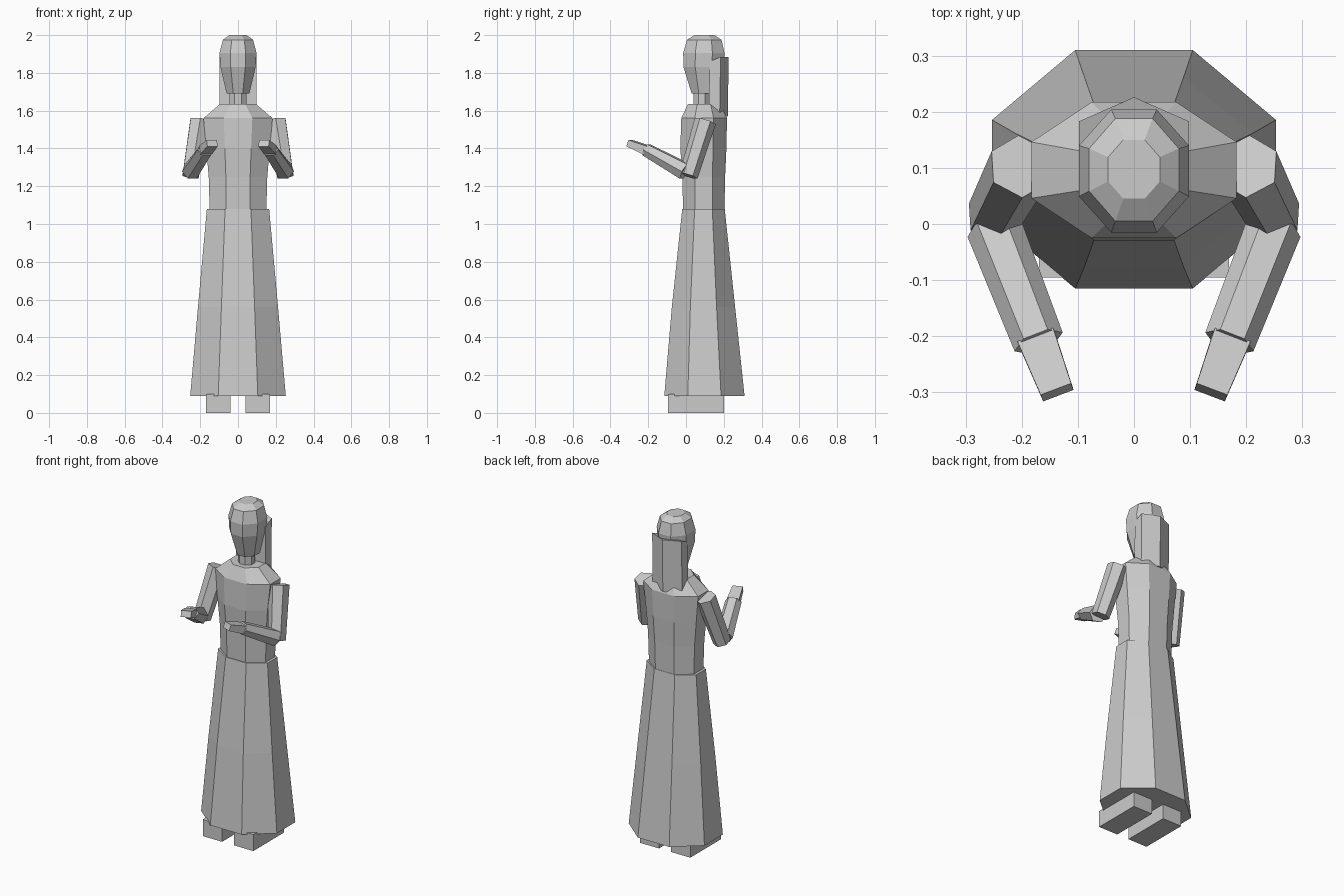
import bpy, bmesh
from math import cos, sin, pi
from mathutils import Vector

if "Cube" in bpy.data.objects:
    bpy.data.objects.remove(bpy.data.objects["Cube"])


def loft(name, rings, mirror=False):
    """Skin a list of equal-length point rings and cap both ends."""
    bm = bmesh.new()
    loops = [[bm.verts.new(p) for p in ring] for ring in rings]
    n = len(loops[0])
    for a, b in zip(loops, loops[1:]):
        for i in range(n):
            j = (i + 1) % n
            bm.faces.new((a[i], a[j], b[j], b[i]))
    bm.faces.new(loops[0])
    bm.faces.new(loops[-1])
    bmesh.ops.recalc_face_normals(bm, faces=bm.faces)
    mesh = bpy.data.meshes.new(name)
    bm.to_mesh(mesh)
    bm.free()
    obj = bpy.data.objects.new(name, mesh)
    bpy.context.collection.objects.link(obj)
    if mirror:
        obj.modifiers.new("Mirror", 'MIRROR').use_mirror_merge = False
    return obj


def body(name, profile):
    """Octagonal column from (z, half width, front y, back y) sections."""
    k = 1 / cos(pi / 8)
    rings = []
    for z, hw, y0, y1 in profile:
        angles = [pi / 8 + i * pi / 4 for i in range(8)]
        rings.append([(hw * k * cos(a), (y0 + y1) / 2 + (y1 - y0) / 2 * k * sin(a), z)
                      for a in angles])
    return loft(name, rings)


def limb(name, start, end, size0, size1, sides, turn=0.0):
    """Mirrored tapered limb; sizes are (across, thick) radii."""
    start, end = Vector(start), Vector(end)
    w = (end - start).normalized()
    u = w.cross(Vector((0, 0, 1))).normalized()
    v = u.cross(w)
    angles = [turn + 2 * pi * i / sides for i in range(sides)]
    rings = [[c + u * s[0] * cos(a) + v * s[1] * sin(a) for a in angles]
             for c, s in ((start, size0), (end, size1))]
    return loft(name, rings, mirror=True)


# Dress
body("skirt", [(0.09, 0.253, -0.115, 0.31), (0.56, 0.212, -0.075, 0.26),
               (1.08, 0.165, -0.02, 0.205)])
body("torso", [(1.07, 0.15, -0.015, 0.203), (1.25, 0.155, -0.02, 0.207),
               (1.40, 0.168, -0.03, 0.214), (1.56, 0.183, -0.025, 0.217),
               (1.635, 0.095, 0.01, 0.18)])

# Neck and head
body("neck", [(1.60, 0.045, 0.04, 0.125), (1.72, 0.045, 0.04, 0.125)])
body("head", [(1.69, 0.06, 0.03, 0.16), (1.83, 0.093, -0.013, 0.198),
              (1.905, 0.098, -0.015, 0.204), (1.975, 0.08, 0.005, 0.188),
              (2.0, 0.046, 0.045, 0.15)])

# Hair falling down the back
hair = [(-0.098, 0.125), (-0.098, 0.183), (0, 0.226), (0.098, 0.183), (0.098, 0.125)]
loft("hair", [[(x, y - 0.005, 1.57) for x, y in hair],
              [(x, y, 1.86 if y < 0.15 else 1.885) for x, y in hair]])

# Arms and hands
limb("upper_arms", (0.2025, 0.1025, 1.545), (0.25, 0.013, 1.255),
     (0.058, 0.058), (0.05, 0.05), 6)
limb("forearms", (0.25, -0.005, 1.278), (0.17, -0.21, 1.393),
     (0.05, 0.05), (0.046, 0.037), 6)
r = 2 ** 0.5
limb("hands", (0.173, -0.205, 1.39), (0.137, -0.3, 1.428),
     (0.034 * r, 0.024 * r), (0.029 * r, 0.018 * r), 4, pi / 4)

# Feet
foot = [(0.04, -0.095), (0.169, -0.095), (0.169, 0.2), (0.04, 0.2)]
loft("feet", [[(x, y, z) for x, y in foot] for z in (0, 0.1)], mirror=True)
